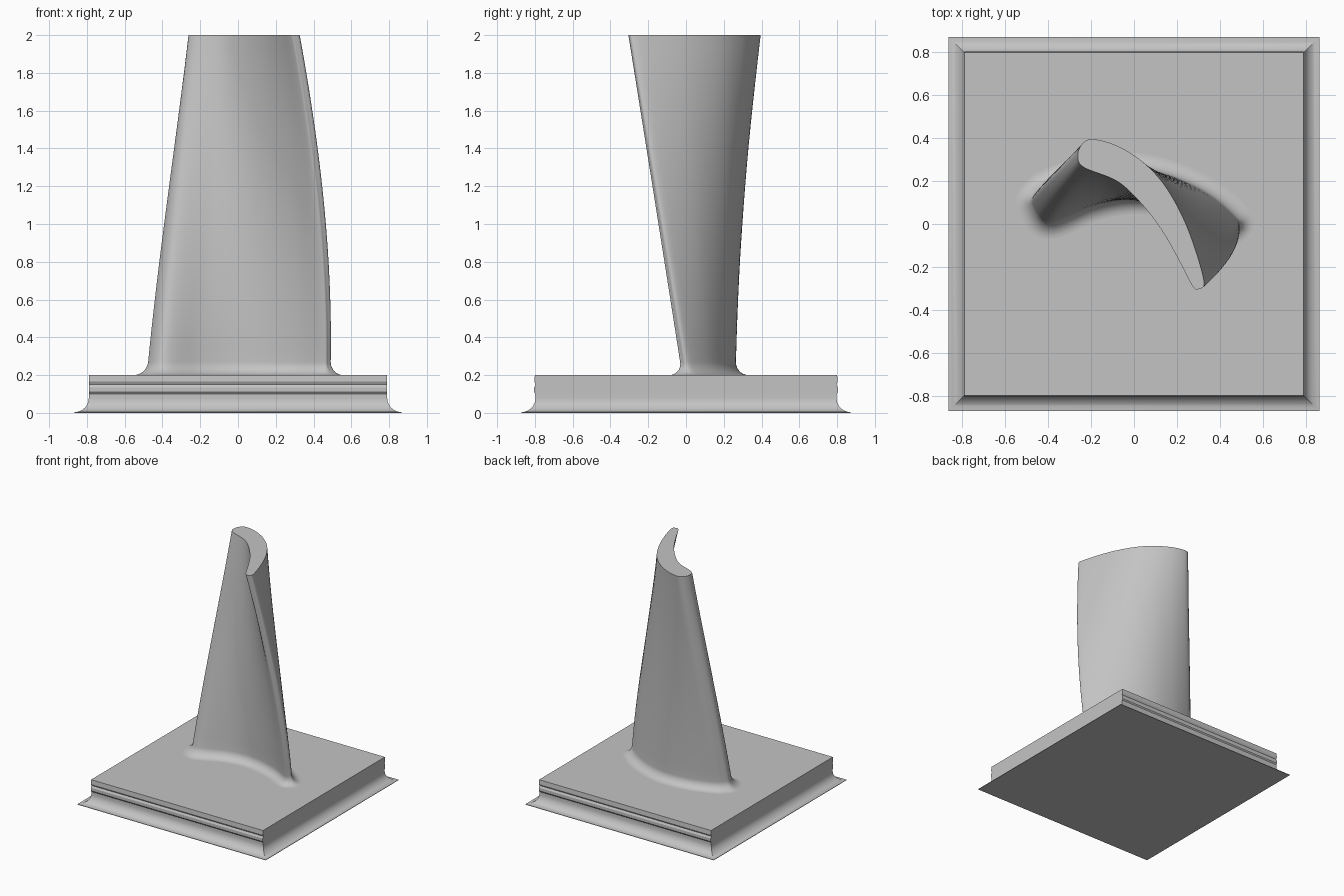
import bpy, bmesh, math
from mathutils import Vector

if "Cube" in bpy.data.objects:
    bpy.data.objects.remove(bpy.data.objects["Cube"], do_unlink=True)

grey = bpy.data.materials.new("plain grey")
grey.use_nodes = True
grey.diffuse_color = (0.55, 0.55, 0.55, 1)
grey.node_tree.nodes["Principled BSDF"].inputs["Base Color"].default_value = grey.diffuse_color


def loft(name, rings, angle):
    """Skin a stack of closed rings and cap both ends."""
    bm = bmesh.new()
    loops = [[bm.verts.new(p) for p in ring] for ring in rings]
    n = len(rings[0])
    for low, high in zip(loops, loops[1:]):
        for i in range(n):
            j = (i + 1) % n
            bm.faces.new((low[i], low[j], high[j], high[i]))
    bm.faces.new(loops[0])
    bm.faces.new(loops[-1])
    bmesh.ops.recalc_face_normals(bm, faces=bm.faces)
    mesh = bpy.data.meshes.new(name)
    bm.to_mesh(mesh)
    bm.free()
    mesh.materials.append(grey)
    ob = bpy.data.objects.new(name, mesh)
    bpy.context.collection.objects.link(ob)
    bpy.ops.object.select_all(action="DESELECT")
    ob.select_set(True)
    bpy.context.view_layer.objects.active = ob
    bpy.ops.object.shade_smooth_by_angle(angle=math.radians(angle))


def closed_spline(points, steps=8):
    """Closed curve running smoothly through the points."""
    pts = [Vector(p) for p in points]
    n, out = len(pts), []
    for i in range(n):
        a, b, c, d = (pts[(i + k) % n] for k in (-1, 0, 1, 2))
        for s in range(steps):
            t = s / steps
            out.append(0.5 * (2 * b + (c - a) * t + (2 * a - 5 * b + 4 * c - d) * t ** 2
                              + (3 * b - a - 3 * c + d) * t ** 3))
    return out


def offset(curve, dist):
    """Push a clockwise curve outwards."""
    out = []
    for i, p in enumerate(curve):
        d = (curve[(i + 1) % len(curve)] - curve[i - 1]).normalized()
        out.append(p + Vector((-d.y, d.x)) * dist)
    return out


# Base block: flared foot all round, shallow ribs on front and back
FLARE = 0.075
profile = [(0.865, 0.872, 0.0)]
for k in range(11):
    a = math.radians(90 - 9 * k)
    grow = FLARE * (1 - math.cos(a))
    profile.append((0.79 + grow, 0.797 + grow, 0.004 + FLARE * (1 - math.sin(a))))
profile += [(0.79, 0.797, 0.1), (0.79, 0.804, 0.11), (0.79, 0.804, 0.135),
            (0.79, 0.795, 0.15), (0.79, 0.803, 0.165), (0.79, 0.8, 0.2)]
loft("base_block", [[(sx * x, sy * y, z) for sx, sy in ((1, 1), (-1, 1), (-1, -1), (1, -1))]
                    for x, y, z in profile], 25)

# Blade sections: leading edge, over the convex side, back along the hollow side
root = closed_spline([(-.48, .09), (-.455, .145), (-.39, .19), (-.22, .245), (-.02, .262),
                      (.17, .225), (.35, .14), (.48, .03), (.475, -.01), (.44, -.015),
                      (.3, .055), (.13, .105), (-.03, .115), (-.2, .08), (-.4, .0)])
tip = closed_spline([(-.262, .32), (-.24, .375), (-.19, .395), (-.08, .365), (.04, .29),
                     (.15, .17), (.25, -.02), (.325, -.26), (.3, -.303), (.27, -.285),
                     (.21, -.17), (.13, -.03), (.03, .1), (-.08, .2), (-.235, .265)])


def section(z):
    t = (z - 0.2) / 1.8
    out = []
    for a, b in zip(root, tip):
        p = a.lerp(b, t)
        p.x += 4 * t * (1 - t) * (0.02 + 0.07 * p.x)
        out.append(p)
    return out


# Blade with a rounded fillet where it meets the base
FILLET = 0.07
levels = [(0.15, FILLET)]
for k in range(11):
    a = math.radians(90 - 9 * k)
    levels.append((0.2 + FILLET * (1 - math.sin(a)), FILLET * (1 - math.cos(a))))
levels += [(0.27 + 1.73 * k / 24, 0) for k in range(1, 25)]
loft("twisted_blade", [[(p.x, p.y, z) for p in offset(section(z), grow)]
                       for z, grow in levels], 40)
